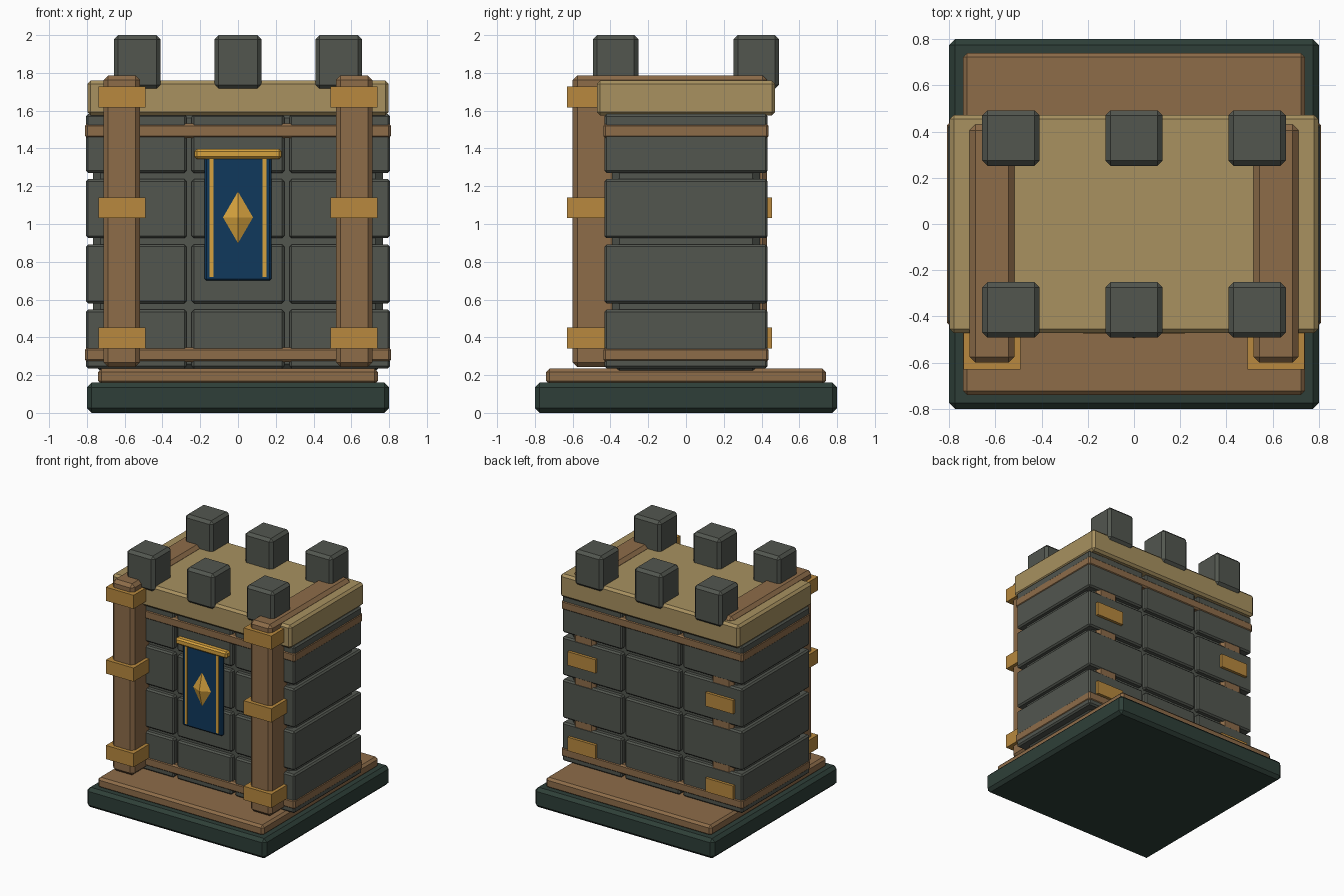
import bpy
import bmesh
from math import radians
from mathutils import Matrix

if "Cube" in bpy.data.objects:
    bpy.data.objects.remove(bpy.data.objects["Cube"], do_unlink=True)


def material(name, rgb):
    """Flat material from a display colour, converted to linear."""
    col = [(c / 255 / 12.92) if c < 11 else ((c / 255 + 0.055) / 1.055) ** 2.4 for c in rgb] + [1]
    m = bpy.data.materials.new(name)
    m.use_nodes = True
    m.diffuse_color = col
    m.node_tree.nodes["Principled BSDF"].inputs["Base Color"].default_value = col
    return m


STONE = material("grey stone", (82, 86, 79))
WOOD = material("brown wood", (141, 108, 73))
SLAB = material("tan slab", (168, 145, 96))
BRASS = material("dull brass", (184, 137, 62))
GOLD = material("bright gold", (214, 162, 62))
GREEN = material("dark green", (46, 63, 56))
BLUE = material("navy cloth", (16, 56, 92))


def add_object(name, bm, mat):
    mesh = bpy.data.meshes.new(name)
    bm.to_mesh(mesh)
    bm.free()
    mesh.materials.append(mat)
    obj = bpy.data.objects.new(name, mesh)
    bpy.context.collection.objects.link(obj)
    return obj


def box(name, mat, x, y, z, bevel=0.0):
    """Box between the (low, high) pairs, with chamfered edges."""
    bm = bmesh.new()
    spans = (x, y, z)
    centre = [(a + b) / 2 for a, b in spans]
    size = [b - a for a, b in spans]
    bmesh.ops.create_cube(bm, size=1, matrix=Matrix.Translation(centre) @ Matrix.Diagonal((*size, 1)))
    if bevel:
        bmesh.ops.bevel(bm, geom=bm.edges[:], offset=bevel, segments=1, affect='EDGES')
    return add_object(name, bm, mat)


def around(c, half):
    return (c - half, c + half)


# Stepped plinth
box("base_plinth", GREEN, around(0, 0.8), around(0, 0.8), (0, 0.16), 0.025)
box("base_floor", WOOD, around(0, 0.74), around(0, 0.74), (0.15, 0.235), 0.018)

# Wall core and three columns of stone blocks
box("wall_core", STONE, around(0, 0.768), around(0, 0.392), (0.22, 1.6), 0.04)
for row in range(4):
    low = 0.235 + row * 0.345
    for col, x in enumerate([(-0.805, -0.272), (-0.245, 0.245), (0.272, 0.805)]):
        box(f"stone_block_{row}_{col}", STONE, x, around(0, 0.432), (low, low + 0.312), 0.012)

# Timber bands around the wall
for name, z in (("lower_band", 0.308), ("upper_band", 1.493)):
    box(name, WOOD, around(0, 0.81), around(0, 0.438), around(z, 0.038), 0.012)

# Roof slab with battlements
box("roof_slab", SLAB, around(0, 0.798), around(0, 0.472), (1.574, 1.76), 0.018)
for x in (-0.533, 0, 0.533):
    for side, y in (("front", -0.372), ("back", 0.372)):
        box(f"merlon_{side}", STONE, around(x, 0.124), around(y, 0.12), (1.715, 2.0), 0.022)

# Deep timber posts with brass straps
for side, x in (("right", -0.615), ("left", 0.615)):
    box(f"post_{side}", WOOD, around(x, 0.097), (-0.6, 0.43), (0.243, 1.787), 0.025)
    for z in (0.396, 1.086, 1.673):
        box(f"strap_{side}", BRASS, around(x, 0.124), (-0.63, 0.455), around(z, 0.055))

# Hanging banner
box("banner_cloth", BLUE, around(0, 0.178), (-0.458, -0.42), (0.7, 1.37), 0.01)
box("banner_rod", GOLD, around(0, 0.23), (-0.475, -0.42), (1.345, 1.397), 0.012)
for x in (-0.14, 0.14):
    box("banner_trim", GOLD, around(x, 0.01), (-0.464, -0.45), (0.72, 1.35))

# Faceted diamond emblem
bm = bmesh.new()
bmesh.ops.create_cone(bm, cap_ends=True, segments=4, radius1=1, radius2=0, depth=1)
corner = max(bm.verts, key=lambda v: v.co.x + v.co.y / 2)
spin = 0 if abs(corner.co.y) < 0.1 or abs(corner.co.x) < 0.1 else radians(45)
bmesh.ops.transform(bm, verts=bm.verts[:], matrix=(
    Matrix.Translation((0, -0.475, 1.035)) @ Matrix.Diagonal((0.086, 0.04, 0.148, 1))
    @ Matrix.Rotation(radians(90), 4, 'X') @ Matrix.Rotation(spin, 4, 'Z')))
add_object("banner_diamond", bm, GOLD)
